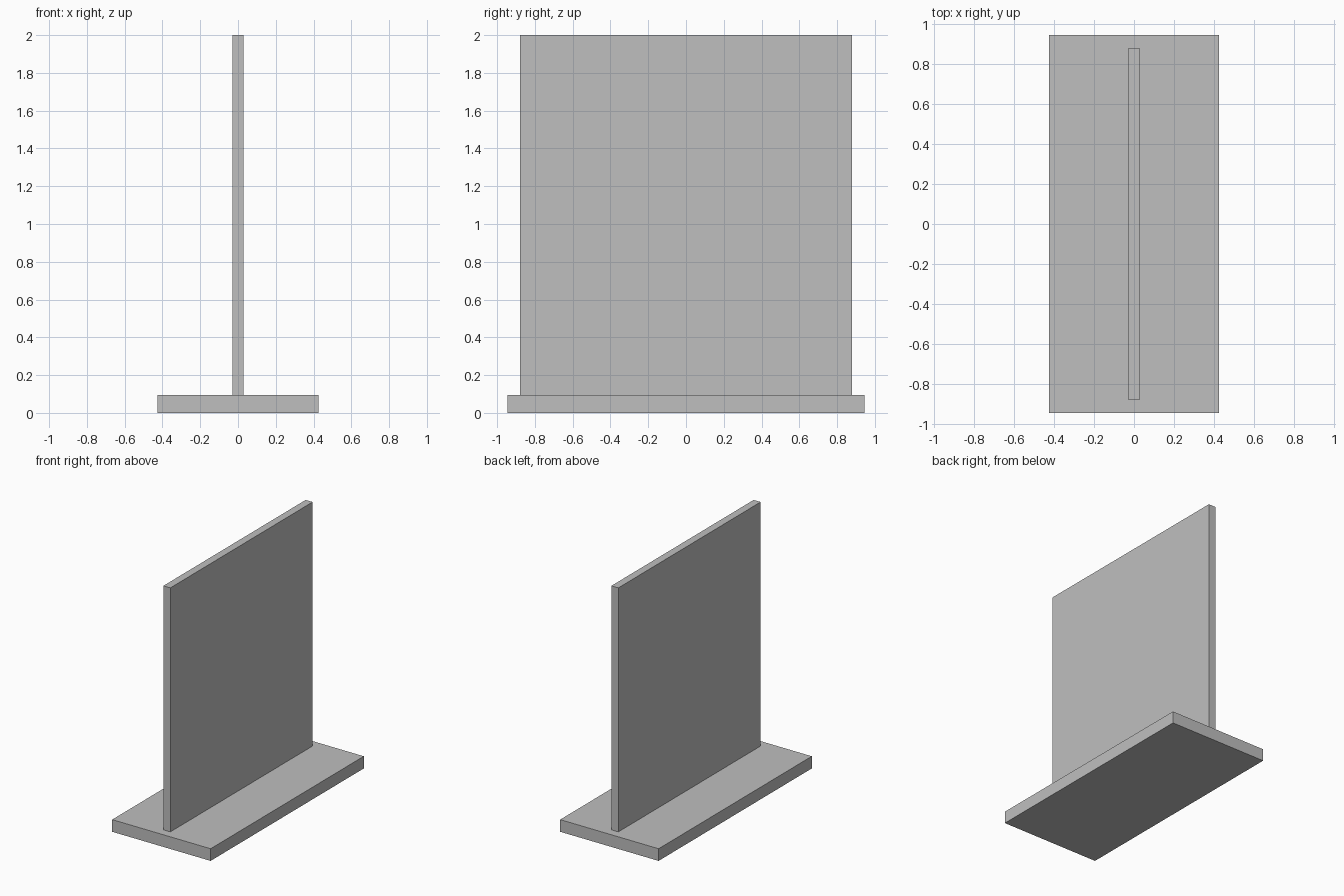
import bpy

default = bpy.data.objects.get("Cube")
if default:
    bpy.data.objects.remove(default, do_unlink=True)

# Single plain grey
grey = bpy.data.materials.new("light_grey")
grey.use_nodes = True
colour = (0.52, 0.52, 0.52, 1)
grey.diffuse_color = colour
bsdf = next(n for n in grey.node_tree.nodes if n.type == 'BSDF_PRINCIPLED')
bsdf.inputs["Base Color"].default_value = colour


def box(name, width, depth, bottom, top):
    """Box centred on x and y, spanning bottom to top in z."""
    bpy.ops.mesh.primitive_cube_add(size=1, location=(0, 0, (bottom + top) / 2))
    obj = bpy.context.object
    obj.name = name
    obj.scale = (width, depth, top - bottom)
    bpy.ops.object.transform_apply(location=False, rotation=False, scale=True)
    obj.data.materials.append(grey)
    return obj


BASE_TOP = 0.095

# Flat foot
box("base_plate", 0.85, 1.89, 0, BASE_TOP)
# Thin wall standing on the foot
box("upright_panel", 0.06, 1.755, BASE_TOP, 2)
